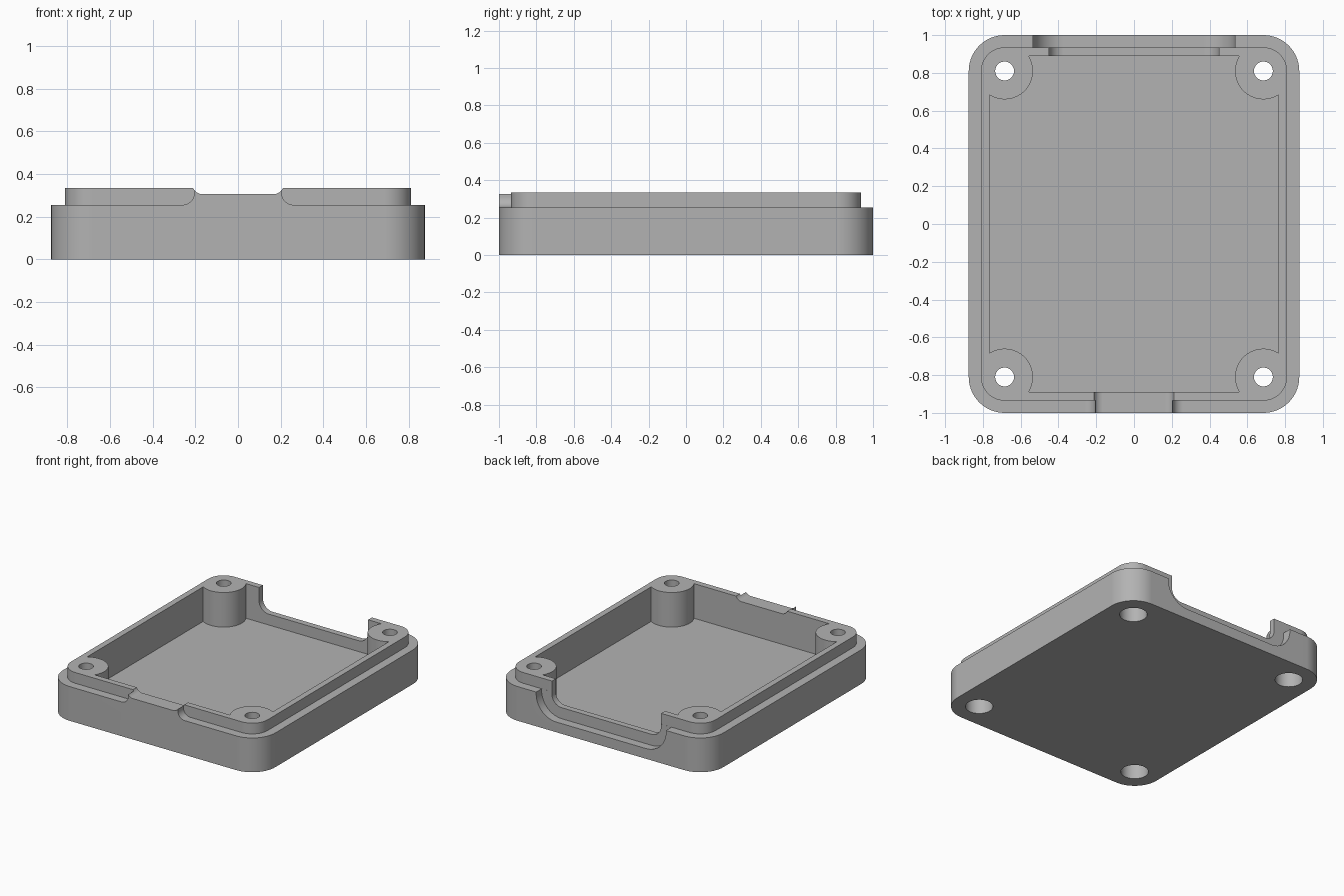
import bpy, bmesh
from math import sin, cos, radians, degrees, acos

cube = bpy.data.objects.get("Cube")
if cube:
    bpy.data.objects.remove(cube, do_unlink=True)

FLOOR, RIM, TOP, ABOVE = 0.077, 0.255, 0.335, 0.6
HOLE_X, HOLE_Y, BOSS_R = 0.685, 0.81, 0.15
WALL_GAP = 0.08  # from a hole centre to the inner wall


def arc(cx, cy, r, start, end, steps=14):
    angles = [radians(start + (end - start) * i / steps) for i in range(steps + 1)]
    return [(cx + r * cos(a), cy + r * sin(a)) for a in angles]


def mirrored(pts, flip_x=True):
    """Outline followed by its mirror image, walked backwards."""
    sx, sy = (-1, 1) if flip_x else (1, -1)
    return pts + [(sx * x, sy * y) for x, y in reversed(pts)]


def rounded_rect(hx, hy, r):
    return mirrored(mirrored(arc(hx - r, hy - r, r, 0, 90)), flip_x=False)


def circle(cx, cy, r):
    return arc(cx, cy, r, 0, 360, 40)[:-1]


def notch(half, bottom, r):
    """U-shaped opening with rounded lower corners."""
    return mirrored(arc(half - r, bottom + r, r, -90, 0) + [(half, ABOVE)])


def prism(name, pts, lo, hi, axis="z"):
    """Solid made by sweeping an outline along z or y."""
    bm = bmesh.new()
    rings = []
    for h in (lo, hi):
        rings.append([bm.verts.new((a, b, h) if axis == "z" else (a, h, b)) for a, b in pts])
        bm.faces.new(rings[-1])
    for i in range(len(pts)):
        bm.faces.new((rings[0][i - 1], rings[0][i], rings[1][i], rings[1][i - 1]))
    bmesh.ops.recalc_face_normals(bm, faces=bm.faces)
    mesh = bpy.data.meshes.new(name)
    bm.to_mesh(mesh)
    bm.free()
    ob = bpy.data.objects.new(name, mesh)
    bpy.context.collection.objects.link(ob)
    return ob


def combine(target, tool, operation):
    mod = target.modifiers.new(tool.name, "BOOLEAN")
    mod.operation, mod.object, mod.solver = operation, tool, "EXACT"
    bpy.context.view_layer.objects.active = target
    bpy.ops.object.modifier_apply(modifier=mod.name)
    bpy.data.objects.remove(tool, do_unlink=True)


# Outer shell with its stepped lip
tray = prism("enclosure_tray", rounded_rect(0.875, 1, 0.19), 0, RIM)
combine(tray, prism("lip", rounded_rect(0.81, 0.935, 0.125), 0.1, TOP), "UNION")

# Front tongue with flared feet
tongue = mirrored([(0.26, 0.2)] + arc(0.26, 0.31, 0.055, -90, -180) + [(0.205, TOP)])
combine(tray, prism("front_tongue", tongue, -1, -0.9, "y"), "UNION")

# Cavity, leaving a round screw boss in each corner
lean = degrees(acos(WALL_GAP / BOSS_R))
corner = arc(HOLE_X, HOLE_Y, BOSS_R, 360 - lean, 90 + lean, 32)
cavity = mirrored(mirrored(corner), flip_x=False)
combine(tray, prism("cavity", cavity, FLOOR, ABOVE), "DIFFERENCE")

# Openings: shallow front, and a stepped pair at the back
openings = (
    ("front_opening", notch(0.215, 0.305, 0.05), -1.1, -0.8),
    ("back_inner_opening", notch(0.45, 0.158, 0.08), 0.8, 1.1),
    ("back_outer_opening", notch(0.535, 0.076, 0.165), 0.9355, 1.1),
)
for name, outline, lo, hi in openings:
    combine(tray, prism(name, outline, lo, hi, "y"), "DIFFERENCE")

# Screw holes, widened from below
for sx in (-1, 1):
    for sy in (-1, 1):
        x, y = sx * HOLE_X, sy * HOLE_Y
        combine(tray, prism("screw_hole", circle(x, y, 0.05), -0.1, ABOVE), "DIFFERENCE")
        combine(tray, prism("screw_recess", circle(x, y, 0.093), -0.1, 0.18), "DIFFERENCE")

# Plain grey material
grey = bpy.data.materials.new("grey")
grey.use_nodes = True
colour = (0.45, 0.45, 0.45, 1)
grey.diffuse_color = colour
grey.node_tree.nodes["Principled BSDF"].inputs["Base Color"].default_value = colour
tray.data.materials.clear()
tray.data.materials.append(grey)
for face in tray.data.polygons:
    face.material_index = 0

# Smooth curved walls, crisp edges
bpy.ops.object.select_all(action="DESELECT")
tray.select_set(True)
bpy.context.view_layer.objects.active = tray
bpy.ops.object.shade_smooth_by_angle(angle=radians(30))
weighted = tray.modifiers.new("even_shading", "WEIGHTED_NORMAL")
weighted.keep_sharp = True
